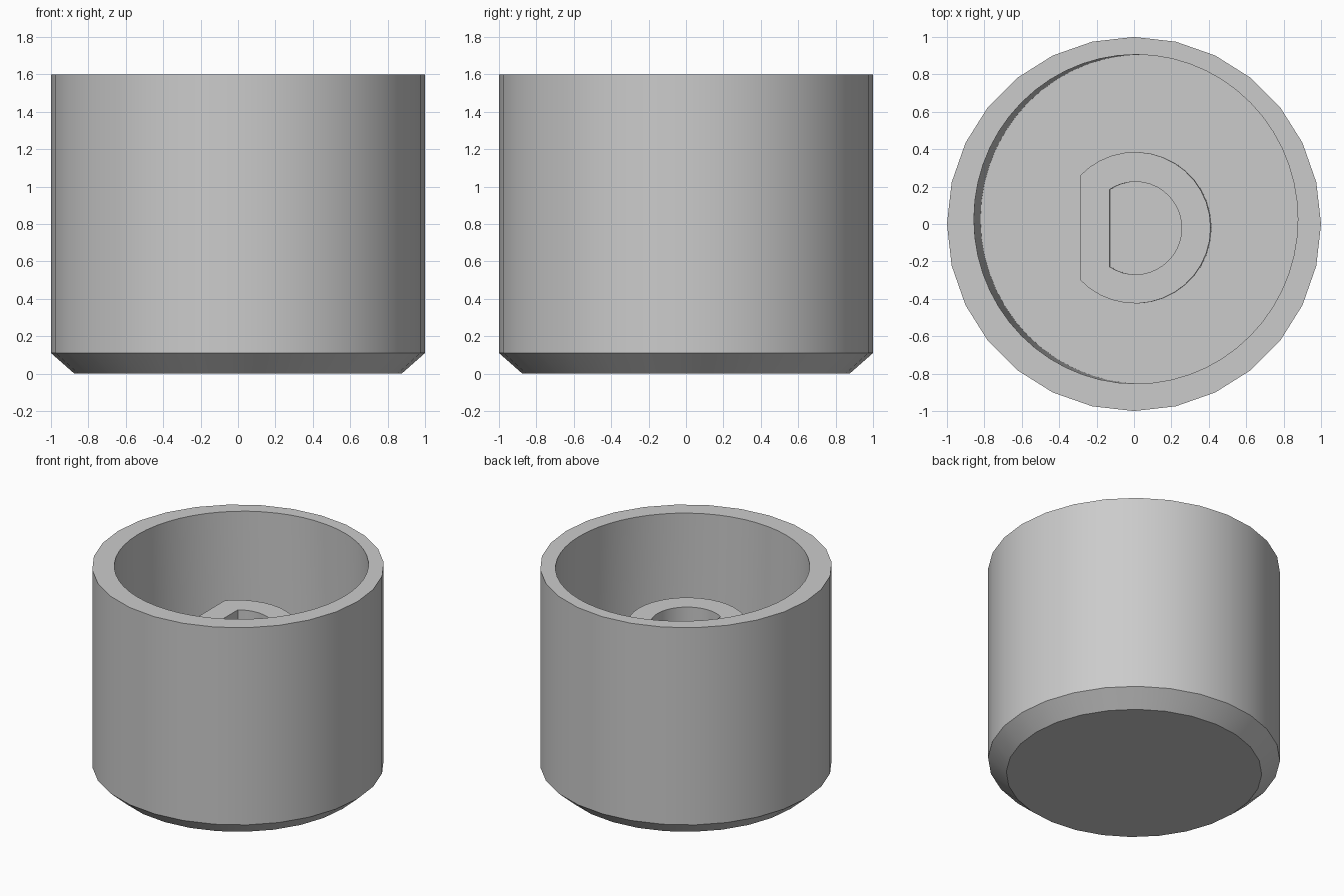
import bpy
import bmesh
from math import pi, sin, cos, acos, radians

cube = bpy.data.objects.get("Cube")
if cube:
    bpy.data.objects.remove(cube)

grey = bpy.data.materials.new("light grey plastic")
grey.use_nodes = True
grey.diffuse_color = (0.6, 0.6, 0.6, 1)
grey.node_tree.nodes["Principled BSDF"].inputs["Base Color"].default_value = (0.6, 0.6, 0.6, 1)


def circle(sides, rx, ry, z, cx=0.0, cy=0.0):
    """Closed elliptical ring of points."""
    angles = [2 * pi * i / sides for i in range(sides)]
    return [(cx + rx * cos(a), cy + ry * sin(a), z) for a in angles]


def d_ring(radius, flat_x, z, cx, cy, steps=28):
    """Closed D-shaped ring: an arc with a flat cut on its -x side."""
    limit = acos((flat_x - cx) / radius)
    angles = [limit * (2 * i / steps - 1) for i in range(steps + 1)]
    return [(cx + radius * cos(a), cy + radius * sin(a), z) for a in angles]


def skin(name, rings):
    """Join rings in order (later rings may be finer) and cap both ends."""
    bm = bmesh.new()
    loops = [[bm.verts.new(p) for p in ring] for ring in rings]
    for first, second in zip(loops, loops[1:]):
        m, n = len(first), len(second)
        for j in range(n):
            a, b = j * m // n, (j + 1) * m // n % m
            corners = [first[a], first[b], second[(j + 1) % n], second[j]]
            bm.faces.new(corners if a != b else corners[1:])
    bm.faces.new(loops[0])
    bm.faces.new(loops[-1])
    bmesh.ops.recalc_face_normals(bm, faces=bm.faces)
    mesh = bpy.data.meshes.new(name)
    bm.to_mesh(mesh)
    bm.free()
    mesh.materials.append(grey)
    obj = bpy.data.objects.new(name, mesh)
    bpy.context.collection.objects.link(obj)
    bpy.ops.object.select_all(action="DESELECT")
    obj.select_set(True)
    bpy.context.view_layer.objects.active = obj
    bpy.ops.object.shade_smooth_by_angle(angle=radians(30))


# Cup with a chamfered base and a slightly leaning, off-centre cavity
FLOOR = 0.2
skin("knob_cup", [
    circle(28, 0.875, 0.875, 0),
    circle(28, 1, 1, 0.11),
    circle(28, 1, 1, 1.6),
    circle(56, 0.866, 0.88, 1.6, 0.01, 0.026),
    circle(56, 0.866, 0.88, FLOOR, 0.045, 0.026),
])

# D-shaped shaft socket standing on the cavity floor
skin("shaft_socket", [
    d_ring(0.405, -0.285, FLOOR - 0.02, 0.01, -0.02),
    d_ring(0.405, -0.29, 1.165, 0.005, -0.02),
    d_ring(0.248, -0.13, 1.165, 0.007, -0.022),
    d_ring(0.248, -0.125, 0.35, 0.012, -0.022),
])
